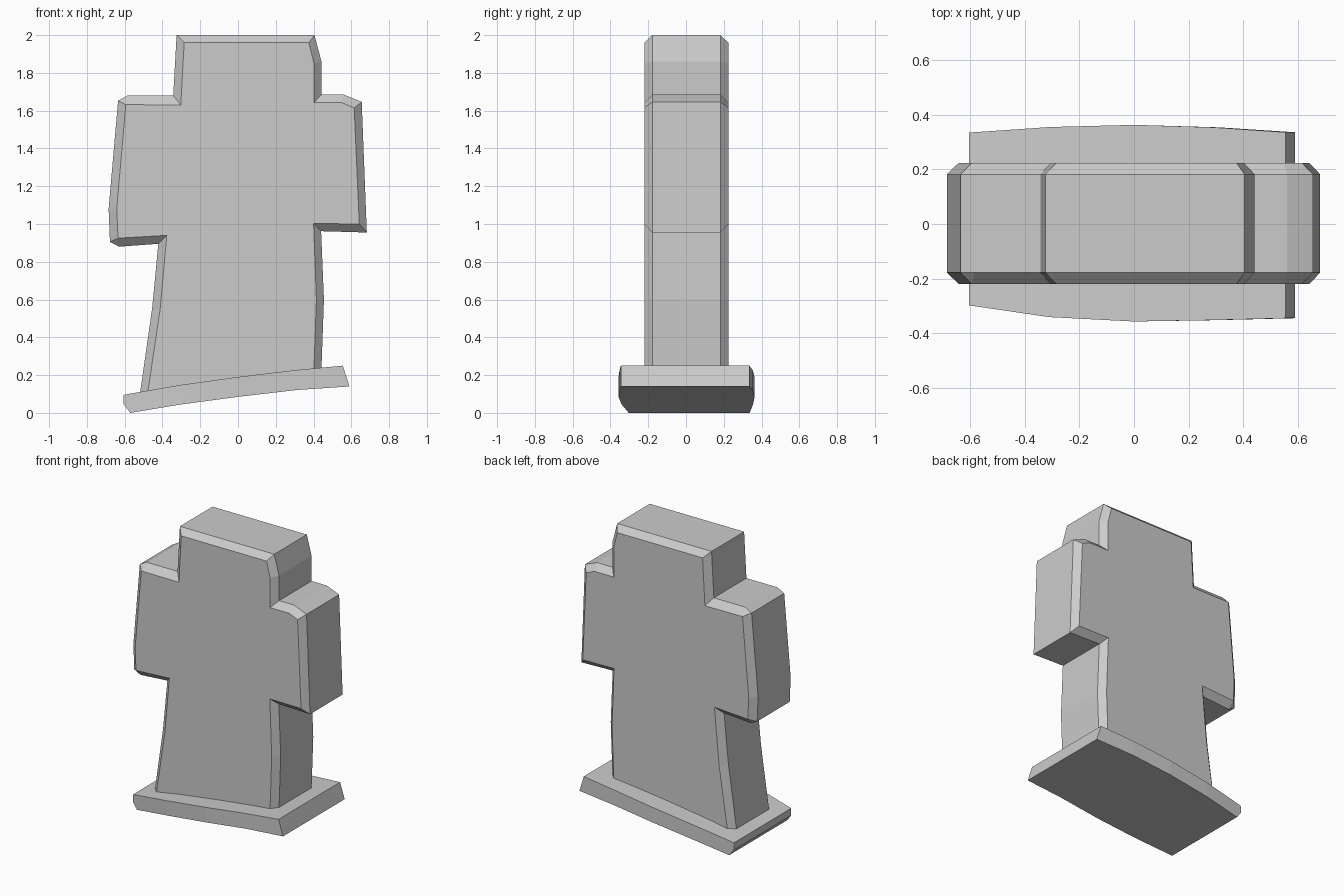
import bpy, bmesh


def make_object(name, rings):
    """Skin a series of equal-length closed rings and cap both ends."""
    bm = bmesh.new()
    loops = [[bm.verts.new(p) for p in ring] for ring in rings]
    n = len(loops[0])
    for a, b in zip(loops, loops[1:]):
        for i in range(n):
            j = (i + 1) % n
            bm.faces.new((a[i], a[j], b[j], b[i]))
    bm.faces.new(loops[0][::-1])
    bm.faces.new(loops[-1])
    bmesh.ops.remove_doubles(bm, verts=bm.verts, dist=0.0005)
    bmesh.ops.recalc_face_normals(bm, faces=bm.faces)
    mesh = bpy.data.meshes.new(name)
    bm.to_mesh(mesh)
    bm.free()
    obj = bpy.data.objects.new(name, mesh)
    bpy.context.collection.objects.link(obj)
    return obj


# Cross: outline (x, z) paired with its inset on the chamfered face (x, z)
cross = [
    (-0.325, 2.00, -0.285, 1.96), (0.405, 2.00, 0.375, 1.96),
    (0.442, 1.86, 0.402, 1.85), (0.442, 1.685, 0.402, 1.642),
    (0.56, 1.685, 0.55, 1.642), (0.655, 1.647, 0.615, 1.615),
    (0.682, 0.955, 0.642, 1.00), (0.44, 0.962, 0.40, 1.003),
    (0.455, 0.60, 0.415, 0.60), (0.44, 0.18, 0.40, 0.18),
    (-0.525, 0.06, -0.485, 0.06), (-0.455, 0.55, -0.412, 0.55),
    (-0.422, 0.895, -0.377, 0.94), (-0.63, 0.88, -0.635, 0.925),
    (-0.678, 0.905, -0.635, 0.925), (-0.685, 1.08, -0.642, 1.08),
    (-0.635, 1.652, -0.594, 1.632), (-0.585, 1.68, -0.594, 1.632),
    (-0.343, 1.68, -0.303, 1.63),
]
outer = lambda y: [(p[0], y, p[1]) for p in cross]
inner = lambda y: [(p[2], y, p[3]) for p in cross]
make_object("stone_cross", [inner(-0.22), outer(-0.178), outer(0.182), inner(0.224)])

# Bowed, tilted base slab: top x, z, bottom x, z, front y, back y
stations = [
    (-0.605, 0.095, -0.605, 0.045, -0.298, 0.335),
    (-0.57, 0.102, -0.57, 0.0, -0.303, 0.337),
    (-0.31, 0.147, -0.30, 0.045, -0.341, 0.355),
    (0.0, 0.19, 0.0, 0.085, -0.357, 0.363),
    (0.29, 0.225, 0.31, 0.121, -0.352, 0.354),
    (0.555, 0.25, 0.59, 0.14, -0.345, 0.336),
]
make_object("base_slab", [
    [(xt, yf, zt), (xt, yb, zt), (xb, yb, zb), (xb, yf, zb)]
    for xt, zt, xb, zb, yf, yb in stations
])
